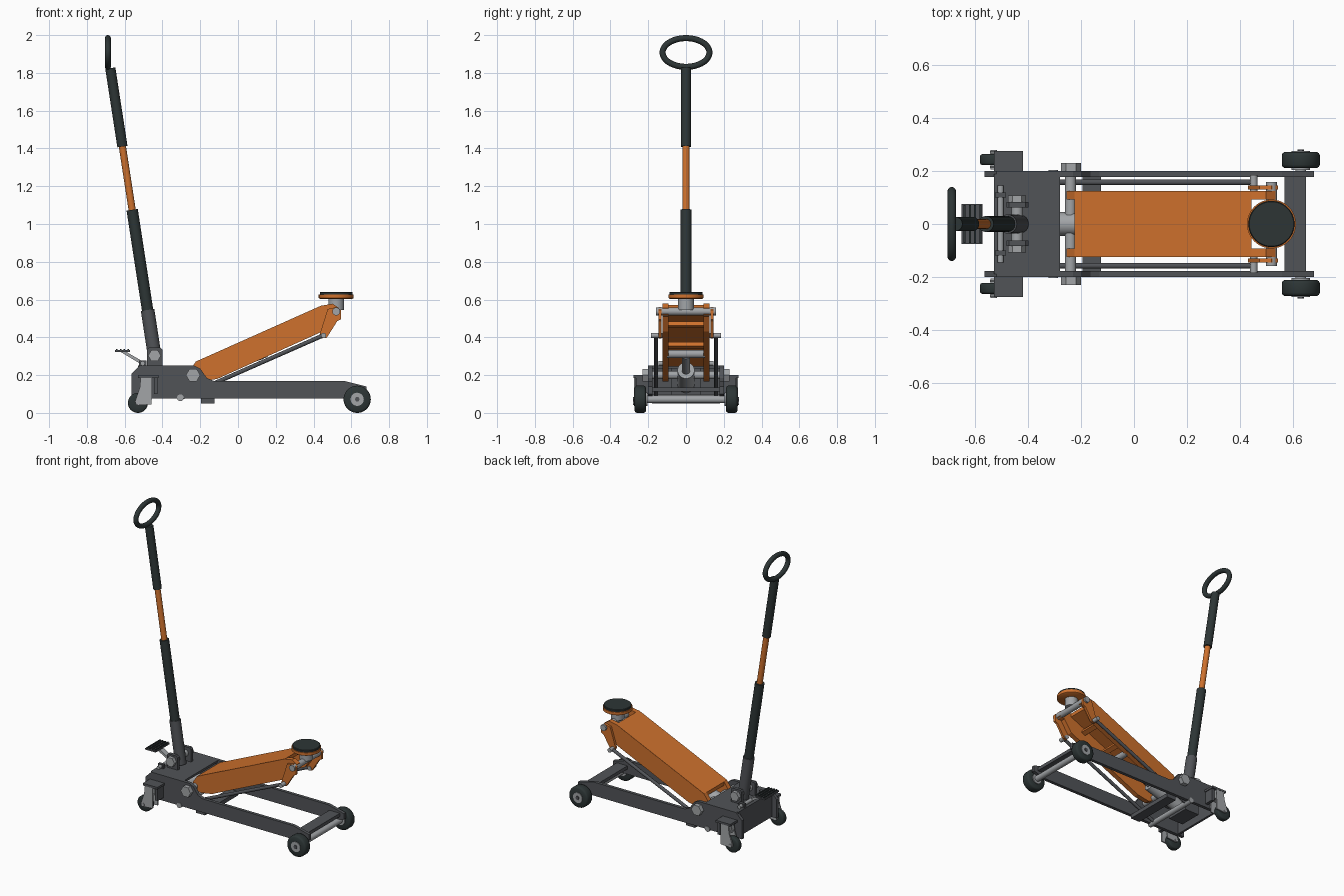
import bpy, bmesh, math
from mathutils import Vector, Matrix

if "Cube" in bpy.data.objects:
    bpy.data.objects.remove(bpy.data.objects["Cube"])


def material(name, rgb):
    m = bpy.data.materials.new(name)
    m.diffuse_color = (*rgb, 1)
    m.use_nodes = True
    m.node_tree.nodes["Principled BSDF"].inputs["Base Color"].default_value = m.diffuse_color
    return m


STEEL = material("dark grey steel", (0.083, 0.088, 0.097))
ORANGE = material("orange paint", (0.62, 0.165, 0.026))
BLACK = material("black rubber", (0.026, 0.036, 0.036))
SILVER = material("bare metal", (0.36, 0.375, 0.39))


def finish(name, bm, mat, mirror=False, smooth=False, bevel=0):
    bmesh.ops.recalc_face_normals(bm, faces=bm.faces)
    me = bpy.data.meshes.new(name)
    bm.to_mesh(me)
    bm.free()
    me.materials.append(mat)
    ob = bpy.data.objects.new(name, me)
    bpy.context.collection.objects.link(ob)
    if bevel:
        b = ob.modifiers.new("bevel", "BEVEL")
        b.width, b.segments = bevel, 2
    if mirror:
        ob.modifiers.new("mirror", "MIRROR").use_axis = (False, True, False)
    if smooth:
        bpy.ops.object.select_all(action="DESELECT")
        ob.select_set(True)
        bpy.context.view_layer.objects.active = ob
        bpy.ops.object.shade_smooth_by_angle(angle=math.radians(35))
    return ob


def prism(name, pts, y0, y1, mat, mirror=False, bevel=0):
    """Extrude an x-z outline from y0 to y1."""
    bm = bmesh.new()
    f = bm.faces.new([bm.verts.new((x, y0, z)) for x, z in pts])
    new = bmesh.ops.extrude_face_region(bm, geom=[f])["geom"]
    bmesh.ops.translate(bm, vec=(0, y1 - y0, 0),
                        verts=[v for v in new if isinstance(v, bmesh.types.BMVert)])
    return finish(name, bm, mat, mirror, bevel=bevel)


def box(name, x0, x1, y0, y1, z0, z1, mat, mirror=False, bevel=0):
    return prism(name, [(x0, z0), (x1, z0), (x1, z1), (x0, z1)], y0, y1, mat, mirror, bevel)


def lathe(name, p, q, profile, mat, mirror=False, n=32):
    """Spin (radius, fraction along p-q) rings around the axis p-q."""
    p, q = Vector(p), Vector(q)
    rot = (q - p).to_track_quat("Z", "Y").to_matrix()
    bm = bmesh.new()
    rings = []
    for r, t in profile:
        rings.append([bm.verts.new(p.lerp(q, t) + rot @ Vector(
            (r * math.cos(a), r * math.sin(a), 0)))
            for a in (2 * math.pi * i / n for i in range(n))])
    for a, b in zip(rings, rings[1:]):
        for i in range(n):
            bm.faces.new((a[i], a[(i + 1) % n], b[(i + 1) % n], b[i]))
    bm.faces.new(rings[0])
    bm.faces.new(rings[-1])
    return finish(name, bm, mat, mirror, smooth=n > 8)


def rod(name, p, q, r, mat, mirror=False, n=24):
    return lathe(name, p, q, [(r, 0), (r, 1)], mat, mirror, n)


def cross_rod(name, x, z, y0, y1, r, mat, mirror=False, n=24):
    return rod(name, (x, y0, z), (x, y1, z), r, mat, mirror, n)


# chassis
prism("side_rail", [(-0.565, 0.077), (0.60, 0.077), (0.68, 0.10), (0.68, 0.14), (0.56, 0.17),
                    (-0.13, 0.17), (-0.165, 0.185), (-0.20, 0.235), (-0.23, 0.25),
                    (-0.52, 0.25), (-0.565, 0.205)], 0.178, 0.2, STEEL, True)
box("rear_deck", -0.53, -0.28, -0.19, 0.19, 0.235, 0.25, STEEL)
box("rear_wall", -0.53, -0.515, -0.18, 0.18, 0.08, 0.236, STEEL)
box("front_crossbar", 0.57, 0.65, -0.18, 0.18, 0.112, 0.135, STEEL)
box("lower_crossmember", -0.195, -0.125, -0.18, 0.18, 0.05, 0.078, STEEL)
cross_rod("rear_tie_rod", -0.305, 0.08, -0.205, 0.205, 0.018, SILVER)

# front wheels
cross_rod("front_axle", 0.631, 0.072, -0.22, 0.22, 0.02, SILVER)
tyre = [(0.03, 0), (0.062, 0), (0.069, 0.08), (0.072, 0.2), (0.072, 0.8), (0.069, 0.92),
        (0.062, 1), (0.03, 1)]
lathe("front_wheel", (0.631, 0.212, 0.072), (0.631, 0.272, 0.072), tyre, BLACK, True, 40)
cross_rod("front_wheel_hub", 0.631, 0.072, 0.205, 0.276, 0.035, SILVER, True)
cross_rod("front_wheel_cap", 0.631, 0.072, 0.27, 0.281, 0.013, STEEL, True, 6)

# rear casters
box("caster_bracket", -0.53, -0.42, 0.195, 0.277, 0.185, 0.2, STEEL, True)
box("caster_bracket_web", -0.445, -0.425, 0.195, 0.265, 0.10, 0.19, STEEL, True)
rod("caster_swivel", (-0.485, 0.243, 0.14), (-0.485, 0.243, 0.187), 0.03, SILVER, True)
fork = [(-0.52, 0.135), (-0.515, 0.187), (-0.455, 0.187), (-0.457, 0.045), (-0.53, 0.04),
        (-0.545, 0.06)]
for label, y in (("inner", 0.211), ("outer", 0.267)):
    prism("caster_fork_" + label, fork, y, y + 0.009, SILVER, True)
box("caster_fork_top", -0.517, -0.457, 0.211, 0.276, 0.127, 0.14, SILVER, True)
lathe("caster_wheel", (-0.53, 0.223, 0.053), (-0.53, 0.264, 0.053),
      [(r * 0.053 / 0.072, t) for r, t in tyre], BLACK, True)
cross_rod("caster_axle", -0.53, 0.053, 0.207, 0.28, 0.012, SILVER, True)

# lifting arm: two cheeks, a top skin and cross braces
cheek = [(-0.255, 0.225), (-0.225, 0.27), (0.44, 0.567), (0.50, 0.578), (0.535, 0.555),
         (0.535, 0.52), (0.50, 0.51), (0.445, 0.43), (-0.11, 0.18), (-0.20, 0.165), (-0.25, 0.19)]
prism("arm_cheek", cheek, 0.092, 0.125, ORANGE, True)
prism("arm_top_skin", [(-0.225, 0.271), (0.445, 0.570), (0.445, 0.545), (-0.225, 0.246)],
      -0.1245, 0.1245, ORANGE)
prism("arm_front_brace", [(0.33, 0.45), (0.36, 0.463), (0.35, 0.485), (0.32, 0.472)],
      -0.1, 0.1, ORANGE)
prism("arm_middle_brace", [(0.19, 0.34), (0.22, 0.354), (0.21, 0.376), (0.18, 0.362)],
      -0.1, 0.1, ORANGE)
cross_rod("arm_pivot", -0.24, 0.2, -0.21, 0.21, 0.021, SILVER)
cross_rod("arm_pivot_nut", -0.238, 0.2, 0.2, 0.23, 0.038, SILVER, True, 6)

# hydraulic ram
box("pump_block", -0.47, -0.36, -0.08, 0.08, 0.09, 0.236, STEEL)
rod("ram_cylinder", (-0.40, 0, 0.14), (-0.13, 0, 0.225), 0.045, SILVER)
rod("ram_piston", (-0.14, 0, 0.222), (0.13, 0, 0.307), 0.022, SILVER)
cross_rod("ram_pin", 0.14, 0.312, -0.1, 0.1, 0.022, SILVER)

# levelling links and saddle
rod("levelling_link", (-0.30, 0.158, 0.08), (0.455, 0.158, 0.412), 0.011, STEEL, True, 16)
cross_rod("link_front_pin", 0.453, 0.41, 0.125, 0.186, 0.014, SILVER, True)
prism("saddle_link", [(0.475, 0.55), (0.52, 0.56), (0.545, 0.545), (0.545, 0.495), (0.525, 0.485),
                      (0.47, 0.398), (0.445, 0.395), (0.432, 0.415)], 0.13, 0.146, ORANGE, True)
cross_rod("saddle_pin", 0.52, 0.537, -0.158, 0.158, 0.021, SILVER)
rod("saddle_post", (0.52, 0, 0.545), (0.52, 0, 0.608), 0.042, SILVER)
lathe("saddle_dish", (0.52, 0, 0.603), (0.52, 0, 0.627),
      [(0.085, 0), (0.0925, 0.2), (0.0925, 1)], ORANGE, n=48)
lathe("saddle_pad", (0.52, 0, 0.625), (0.52, 0, 0.641),
      [(0.087, 0), (0.087, 0.8), (0.084, 1)], BLACK, n=48)


# leaning handle
def lean(z):
    return (-0.441 - 0.154 * (z - 0.3), 0, z)


rod("handle_socket", lean(0.255), lean(0.545), 0.036, STEEL)
rod("handle_lower_grip", lean(0.535), lean(1.075), 0.030, BLACK)
rod("handle_shaft", lean(1.05), lean(1.43), 0.019, ORANGE)
rod("handle_upper_grip", lean(1.41), lean(1.825), 0.027, BLACK)

# oval hand ring
bm = bmesh.new()
N, M, R = 56, 14, 0.016
rings = []
for i in range(N):
    a = 2 * math.pi * i / N
    centre = Vector((-0.689, 0.124 * math.cos(a), 1.908 + 0.076 * math.sin(a)))
    out = Vector((0, 0.076 * math.cos(a), 0.124 * math.sin(a))).normalized()
    rings.append([bm.verts.new(centre + out * R * math.cos(b) + Vector((R * math.sin(b), 0, 0)))
                  for b in (2 * math.pi * j / M for j in range(M))])
for i in range(N):
    a, b = rings[i], rings[(i + 1) % N]
    for j in range(M):
        bm.faces.new((a[j], a[(j + 1) % M], b[(j + 1) % M], b[j]))
finish("handle_ring", bm, BLACK, smooth=True)

# handle pivot
prism("handle_bracket", [(-0.482, 0.248), (-0.40, 0.248), (-0.40, 0.335), (-0.41, 0.345),
                         (-0.472, 0.345), (-0.482, 0.335)], 0.062, 0.084, STEEL, True)
cross_rod("handle_pivot", -0.442, 0.303, -0.1, 0.1, 0.022, SILVER)
cross_rod("handle_pivot_nut", -0.442, 0.303, 0.084, 0.108, 0.034, SILVER, True, 6)

# foot pedal
cross_rod("pedal_shaft", -0.505, 0.262, -0.145, 0.145, 0.012, SILVER)
box("pedal_shaft_mount", -0.525, -0.485, 0.10, 0.12, 0.235, 0.278, STEEL, True)
prism("pedal_arm", [(-0.50, 0.25), (-0.50, 0.27), (-0.60, 0.328), (-0.62, 0.322)],
      -0.018, 0.018, SILVER)
box("pedal_plate", -0.652, -0.573, -0.076, 0.076, 0.322, 0.332, STEEL)
for i in range(4):
    x = -0.645 + i * 0.02
    box(f"pedal_tread_{i + 1}", x, x + 0.008, -0.072, 0.072, 0.33, 0.338, BLACK)
